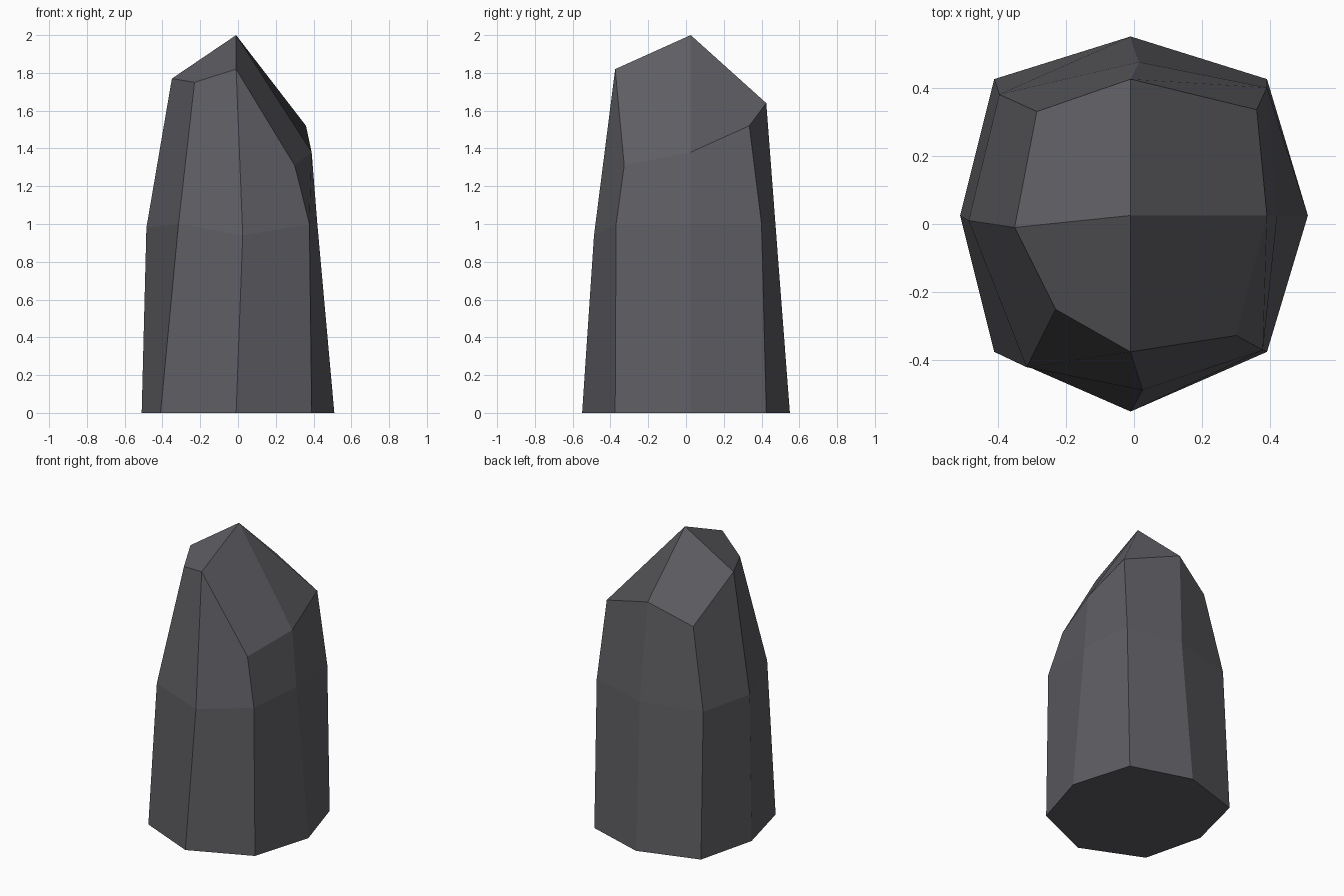
import bpy
import bmesh

cube = bpy.data.objects.get("Cube")
if cube:
    bpy.data.objects.remove(cube, do_unlink=True)

# Dark stone colour
stone = bpy.data.materials.new("dark_slate_stone")
stone.use_nodes = True
colour = (0.112, 0.111, 0.123, 1)
stone.diffuse_color = colour
stone.node_tree.nodes["Principled BSDF"].inputs["Base Color"].default_value = colour

# Eight-sided cross-sections, counter-clockwise from the +x corner
base = [(.51, .025, 0), (.39, .425, 0), (-.01, .55, 0), (-.41, .425, 0),
        (-.51, .025, 0), (-.41, -.375, 0), (-.01, -.55, 0), (.39, -.375, 0)]
waist = [(.42, .025, 1), (.39, .4, 1), (.015, .475, .98), (-.395, .38, .98),
         (-.485, .01, .98), (-.315, -.42, 1), (.025, -.487, .94), (.378, -.37, 1)]
shoulder = [(.39, .025, 1.38), (.36, .335, 1.52), (-.01, .425, 1.64), (-.285, .33, 1.51),
            (-.35, -.01, 1.77), (-.23, -.25, 1.75), (-.01, -.375, 1.82), (.3, -.327, 1.31)]
tip = (-.01, .025, 2)

bm = bmesh.new()
rings = [[bm.verts.new(p) for p in ring] for ring in (base, waist, shoulder)]
apex = bm.verts.new(tip)
n = len(base)

# Faceted sides
for low, high in zip(rings, rings[1:]):
    for i in range(n):
        j = (i + 1) % n
        bm.faces.new((low[i], low[j], high[j], high[i]))

# Four kite-shaped facets meeting at the tip
top = rings[-1]
for i in range(0, n, 2):
    bm.faces.new((apex, top[i], top[i + 1], top[(i + 2) % n]))

# Flat underside
bm.faces.new(rings[0][::-1])
bm.normal_update()

mesh = bpy.data.meshes.new("crystal_pillar")
bm.to_mesh(mesh)
bm.free()
mesh.materials.append(stone)
pillar = bpy.data.objects.new("crystal_pillar", mesh)
bpy.context.collection.objects.link(pillar)
